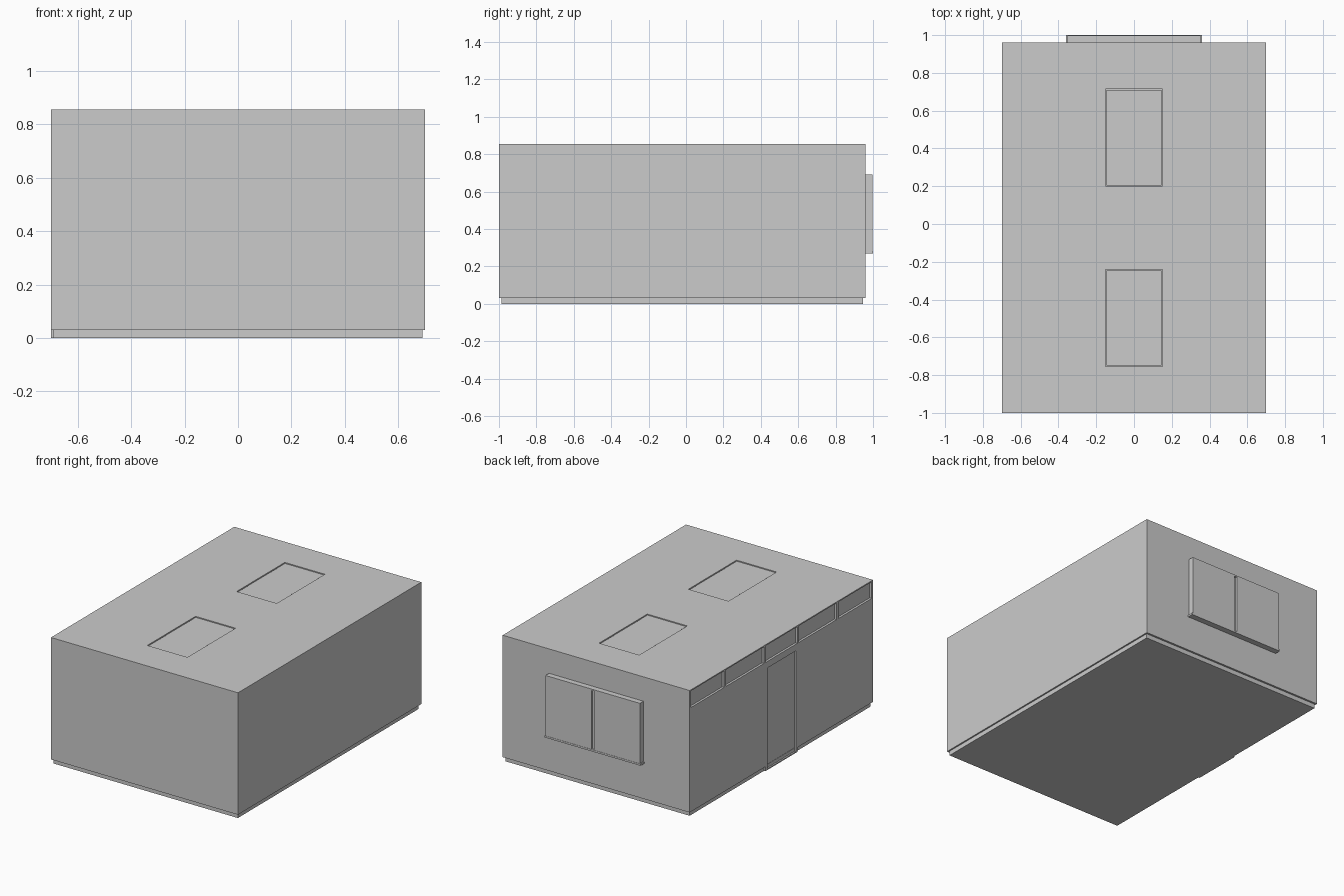
import bpy
import bmesh
from mathutils import Vector

if "Cube" in bpy.data.objects:
    bpy.data.objects.remove(bpy.data.objects["Cube"])


def box(name, x, y, z):
    """Axis-aligned box from (min, max) pairs."""
    bm = bmesh.new()
    bmesh.ops.create_cube(bm, size=1)
    for v in bm.verts:
        v.co = Vector([(a + b) / 2 + c * (b - a) for (a, b), c in zip((x, y, z), v.co)])
    mesh = bpy.data.meshes.new(name)
    bm.to_mesh(mesh)
    bm.free()
    obj = bpy.data.objects.new(name, mesh)
    bpy.context.collection.objects.link(obj)
    return obj


def cut(target, x, y, z):
    """Carve a box-shaped recess out of target."""
    cutter = box("recess_cutter", x, y, z)
    mod = target.modifiers.new("recess", 'BOOLEAN')
    mod.operation = 'DIFFERENCE'
    mod.solver = 'EXACT'
    mod.object = cutter
    bpy.context.view_layer.objects.active = target
    bpy.ops.object.modifier_apply(modifier=mod.name)
    bpy.data.objects.remove(cutter)


MID = -0.02            # middle of the building along y
TOP = 0.855


def mirrored(a, b):
    """A y range and its mirror image about the building's middle."""
    return (MID + a, MID + b), (MID - b, MID - a)


# Main block on a slightly inset plinth
body = box("building_body", (-0.7, 0.7), (-1.0, 0.96), (0.03, TOP))
box("plinth", (-0.69, 0.69), (-0.987, 0.947), (0, 0.03))

# High strip windows along the left side, plus one over the door
strips = [*mirrored(0.185, 0.59), *mirrored(0.612, 0.965), (MID - 0.17, MID + 0.17)]
for y in strips:
    cut(body, (-0.8, -0.665), y, (0.735, 0.847))
    box("strip_window_pane", (-0.685, -0.665), y, (0.735, 0.847))

# Door opening with frame reaching the ground
door_y = (MID - 0.17, MID + 0.17)
cut(body, (-0.8, -0.66), door_y, (-0.1, 0.715))
frame = box("door_frame", (-0.7, -0.66), door_y, (0, 0.715))
panel_y = (MID - 0.155, MID + 0.147)
cut(frame, (-0.8, -0.67), panel_y, (0.008, 0.69))
box("door_panel", (-0.688, -0.67), panel_y, (0.008, 0.69))

# Two skylights set just below the roof surface
for y in mirrored(0.22, 0.735):
    cut(body, (-0.15, 0.15), y, (TOP - 0.02, 1))
    box("skylight_pane", (-0.145, 0.145), (y[0] + 0.005, y[1] - 0.005),
        (TOP - 0.02, TOP - 0.004))

# Projecting back window: two panes with a recessed gap, head and sill
for x in ((-0.353, -0.01), (0.01, 0.353)):
    box("back_window_pane", x, (0.955, 0.998), (0.282, 0.68))
box("back_window_mullion", (-0.01, 0.01), (0.955, 0.985), (0.282, 0.68))
box("back_window_head", (-0.353, 0.353), (0.955, 0.998), (0.68, 0.69))
box("back_window_sill", (-0.36, 0.36), (0.955, 1.0), (0.27, 0.282))
